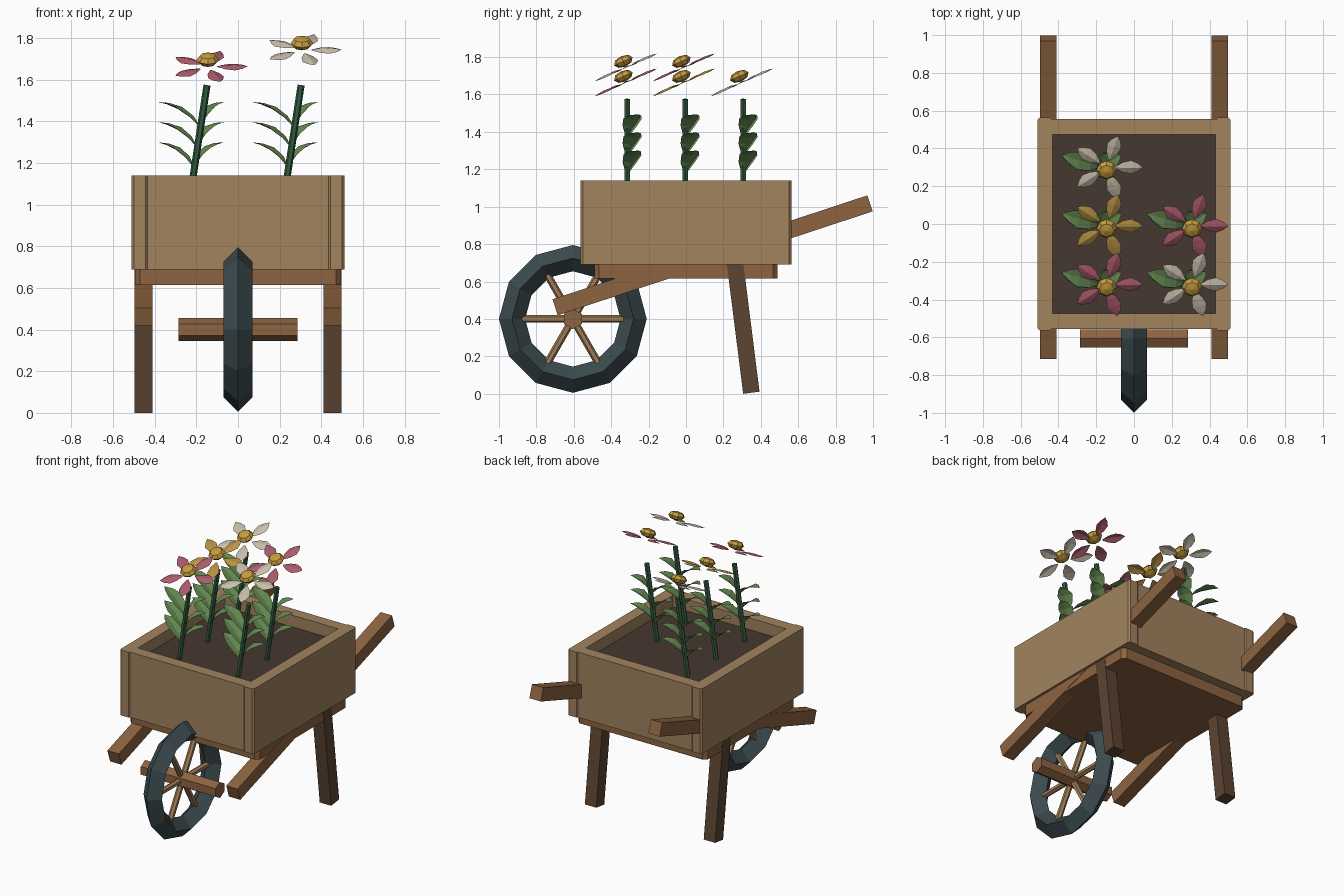
import bpy, bmesh, math
from mathutils import Vector, Matrix

if "Cube" in bpy.data.objects:
    bpy.data.objects.remove(bpy.data.objects["Cube"])


def material(name, rgb):
    m = bpy.data.materials.new(name)
    m.diffuse_color = [(c / 255) ** 2.2 for c in rgb] + [1]
    m.use_nodes = True
    m.node_tree.nodes["Principled BSDF"].inputs["Base Color"].default_value = m.diffuse_color
    return m


LIGHT = material("light_wood", (160, 130, 94))
BROWN = material("brown_wood", (140, 99, 67))
DARK = material("dark_wood", (92, 70, 54))
SPOKE = material("spoke_wood", (158, 124, 88))
TYRE = material("tyre", (62, 76, 80))
SOIL = material("soil", (72, 58, 52))
STEM = material("stem_green", (52, 92, 66))
LEAF = material("leaf_green", (100, 135, 82))
YELLOW = material("flower_yellow", (196, 155, 64))
PINK = material("petal_pink", (170, 92, 108))
WHITE = material("petal_white", (200, 190, 170))
OCHRE = material("petal_ochre", (184, 146, 70))


def finish(bm, name, mat):
    me = bpy.data.meshes.new(name)
    bm.to_mesh(me)
    bm.free()
    me.materials.append(mat)
    ob = bpy.data.objects.new(name, me)
    bpy.context.collection.objects.link(ob)
    return ob


def box(name, center, size, mat, tilt=0, bevel=0):
    bm = bmesh.new()
    bmesh.ops.create_cube(bm, size=1)
    bmesh.ops.scale(bm, vec=size, verts=bm.verts)
    if bevel:  # chamfer upright edges only
        up = [e for e in bm.edges if abs(e.verts[0].co.z - e.verts[1].co.z) > 1e-4]
        bmesh.ops.bevel(bm, geom=up, offset=bevel, segments=1, affect='EDGES')
    bm.transform(Matrix.Translation(center) @ Matrix.Rotation(tilt, 4, 'X'))
    return finish(bm, name, mat)


def rod(name, a, b, radius, sides, mat, spin=0):
    a, b = Vector(a), Vector(b)
    d = b - a
    bm = bmesh.new()
    bmesh.ops.create_cone(bm, cap_ends=True, segments=sides, radius1=radius,
                          radius2=radius, depth=d.length)
    bm.transform(Matrix.Translation((a + b) / 2) @ d.to_track_quat('Z', 'Y').to_matrix().to_4x4()
                 @ Matrix.Rotation(spin, 4, 'Z'))
    return finish(bm, name, mat)


def blade(bm, base, tip, width, arch, fold):
    """Pointed leaf or petal with a folded midrib."""
    base, tip = Vector(base), Vector(tip)
    d = tip - base
    side = Vector((0, 0, 1)).cross(d).normalized()
    up = d.normalized().cross(side)
    rows = []
    for t, w in ((0, .12), (.28, .75), (.58, 1), (.82, .6)):
        mid = base + d * t + up * arch * 4 * t * (1 - t)
        rows.append([bm.verts.new(mid + side * s * w * width / 2 + up * fold * w * abs(s))
                     for s in (-1, 0, 1)])
    end = bm.verts.new(tip)
    for r, q in zip(rows, rows[1:]):
        for i in (0, 1):
            bm.faces.new((r[i], q[i], q[i + 1], r[i + 1]))
    for i in (0, 1):
        bm.faces.new((rows[-1][i], end, rows[-1][i + 1]))


# planter box
for s, n in ((-1, "left"), (1, "right")):
    box(n + "_side_board", (s * .472, 0, .915), (.08, 1.126, .45), LIGHT, bevel=.012)
for s, n in ((-1, "front"), (1, "back")):
    box(n + "_board", (0, s * .515, .915), (.87, .08, .45), LIGHT)
box("soil", (0, 0, .88), (.87, .955, .36), SOIL)
box("base_slab", (0, 0, .655), (.99, .98, .08), BROWN, bevel=.025)

# handles and legs
for s, n in ((-1, "left"), (1, "right")):
    box(n + "_handle", (s * .454, .142, .74), (.087, 1.773, .09), BROWN,
        tilt=math.atan2(.5555, 1.684))
    box(n + "_leg", (s * .454, .304, .365), (.087, .088, .725), DARK, tilt=math.radians(7.2))

# wheel: four-sided tyre, hexagonal axle, six spokes
WY, WZ = -.605, .4
bm = bmesh.new()
rings = []
for i in range(12):
    a = math.tau * i / 12
    rings.append([bm.verts.new((x, WY + r * math.cos(a), WZ + r * math.sin(a)))
                  for r, x in ((.395, 0), (.325, .07), (.255, 0), (.325, -.07))])
for i in range(12):
    p, q = rings[i], rings[(i + 1) % 12]
    for j in range(4):
        k = (j + 1) % 4
        bm.faces.new((p[j], q[j], q[k], p[k]))
bmesh.ops.recalc_face_normals(bm, faces=bm.faces)
finish(bm, "tyre", TYRE)
axle = rod("axle", (-.286, 0, 0), (.286, 0, 0), .055, 6, BROWN)
zs = [v.co.z for v in axle.data.vertices]
if max(zs) < .054:  # keep a corner of the hexagon on top
    axle.data.transform(Matrix.Rotation(math.pi / 6, 4, 'X'))
axle.location = (0, WY, WZ)
for i in range(6):
    a = math.tau * i / 6
    rod("spoke", (0, WY, WZ), (0, WY + .285 * math.cos(a), WZ + .285 * math.sin(a)),
        .02, 6, SPOKE)


def plant(x, y, top, petal):
    # x is the stem position at the rim height 1.14
    def at(z):
        return Vector((x + (z - 1.14) * .152, y, z))
    rod("stem", at(1.04), at(1.575), .017, 6, STEM)
    # three pairs of leaves
    bm = bmesh.new()
    for i in range(3):
        dz = .097 * i
        blade(bm, at(1.175 + dz), (x - .17, y + .06, 1.30 + dz), .1, .022, .012)
        blade(bm, at(1.19 + dz), (x + .15, y + .06, 1.30 + dz), .1, .022, .012)
    finish(bm, "leaves", LEAF)
    # tilted flower head
    frame = Matrix.Translation((x + .07, y - .02, top)) @ Matrix.Rotation(math.radians(24), 4, 'X')
    bm = bmesh.new()
    for i in range(5):
        d = Vector((math.cos(math.tau * i / 5), math.sin(math.tau * i / 5), 0))
        z = Vector((0, 0, -.035))
        blade(bm, d * .045 + z, d * .192 + z, .078, .008, -.012)
    bm.transform(frame)
    finish(bm, "petals", petal)
    bm = bmesh.new()
    bmesh.ops.create_uvsphere(bm, u_segments=8, v_segments=4, radius=1)
    bmesh.ops.scale(bm, vec=(.054, .054, .03), verts=bm.verts)
    bm.transform(frame)
    finish(bm, "flower_centre", YELLOW)


# flowers
for x, y, top, petal in ((-.215, -.315, 1.697, PINK), (-.215, -.005, 1.697, OCHRE),
                         (-.215, .305, 1.697, WHITE), (.237, -.315, 1.777, WHITE),
                         (.237, -.005, 1.777, PINK)):
    plant(x, y, top, petal)
